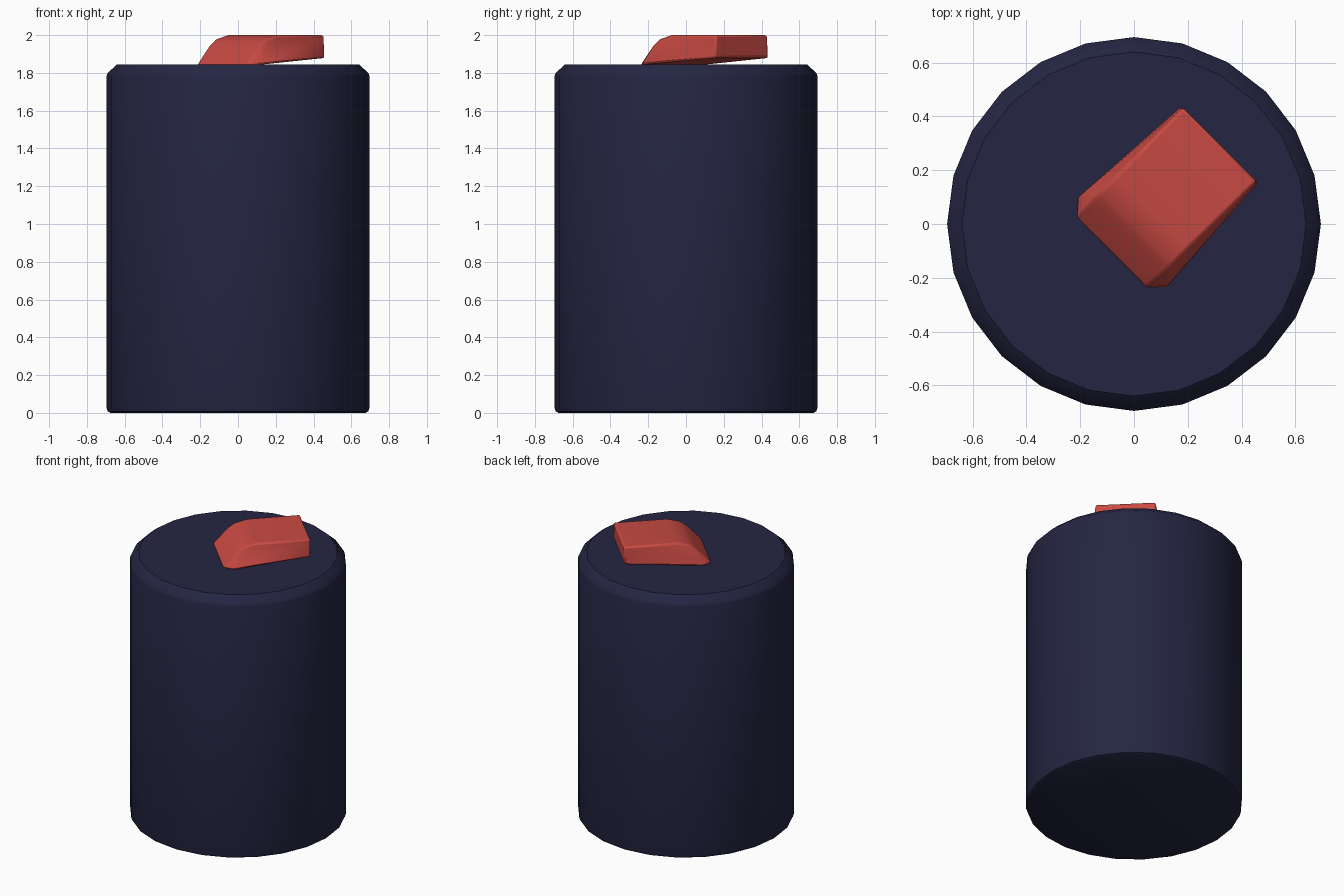
import bpy
import bmesh
from math import cos, sin, pi, radians

cube = bpy.data.objects.get("Cube")
if cube:
    bpy.data.objects.remove(cube, do_unlink=True)


def material(name, color):
    mat = bpy.data.materials.new(name)
    mat.use_nodes = True
    mat.diffuse_color = (*color, 1)
    node = mat.node_tree.nodes["Principled BSDF"]
    node.inputs["Base Color"].default_value = (*color, 1)
    node.inputs["Roughness"].default_value = 0.6
    return mat


def add_object(name, bm, mat):
    bmesh.ops.recalc_face_normals(bm, faces=bm.faces)
    mesh = bpy.data.meshes.new(name)
    bm.to_mesh(mesh)
    bm.free()
    mesh.materials.append(mat)
    obj = bpy.data.objects.new(name, mesh)
    bpy.context.collection.objects.link(obj)
    return obj


def smooth(obj, angle):
    bpy.ops.object.select_all(action="DESELECT")
    obj.select_set(True)
    bpy.context.view_layer.objects.active = obj
    bpy.ops.object.shade_smooth_by_angle(angle=radians(angle))


navy = material("navy", (0.018, 0.019, 0.055))
red = material("red", (0.58, 0.068, 0.056))

# Can body: a turned profile with a chamfered top rim and a small rounded foot
SIDES = 24
profile = [(0.675, 0), (0.69, 0.008), (0.695, 0.025), (0.695, 1.785),
           (0.69, 1.8), (0.64, 1.845)]
bm = bmesh.new()
rings = [[bm.verts.new((r * cos(2 * pi * i / SIDES), r * sin(2 * pi * i / SIDES), z))
          for i in range(SIDES)] for r, z in profile]
for low, high in zip(rings, rings[1:]):
    for i in range(SIDES):
        j = (i + 1) % SIDES
        bm.faces.new((low[i], low[j], high[j], high[i]))
bm.faces.new(rings[0])
bm.faces.new(rings[-1])
smooth(add_object("can_body", bm, navy), 30)

# Pour tab: a tapered wedge whose free end lifts off the lid
# (distance along the tab, half width, height)
outline = [(-0.137, 0.184, 1.843), (-0.08, 0.237, 1.843), (0.425, 0.203, 1.878),
           (-0.034, 0.187, 1.95), (0.01, 0.188, 1.98), (0.09, 0.19, 2.0),
           (0.435, 0.193, 2.0), (0.435, 0.197, 1.885)]
bm = bmesh.new()
for along, half, z in outline:
    for side in (-1, 1):
        bm.verts.new((along, side * half - 0.017, z))
hull = bmesh.ops.convex_hull(bm, input=bm.verts)
bmesh.ops.dissolve_limit(bm, angle_limit=radians(2), verts=bm.verts, edges=bm.edges)
tab = add_object("pour_tab", bm, red)
tab.rotation_euler.z = radians(45)
bevel = tab.modifiers.new("soft_edges", "BEVEL")
bevel.width = 0.01
bevel.segments = 2
bevel.limit_method = "ANGLE"
bevel.angle_limit = radians(35)
smooth(tab, 30)
